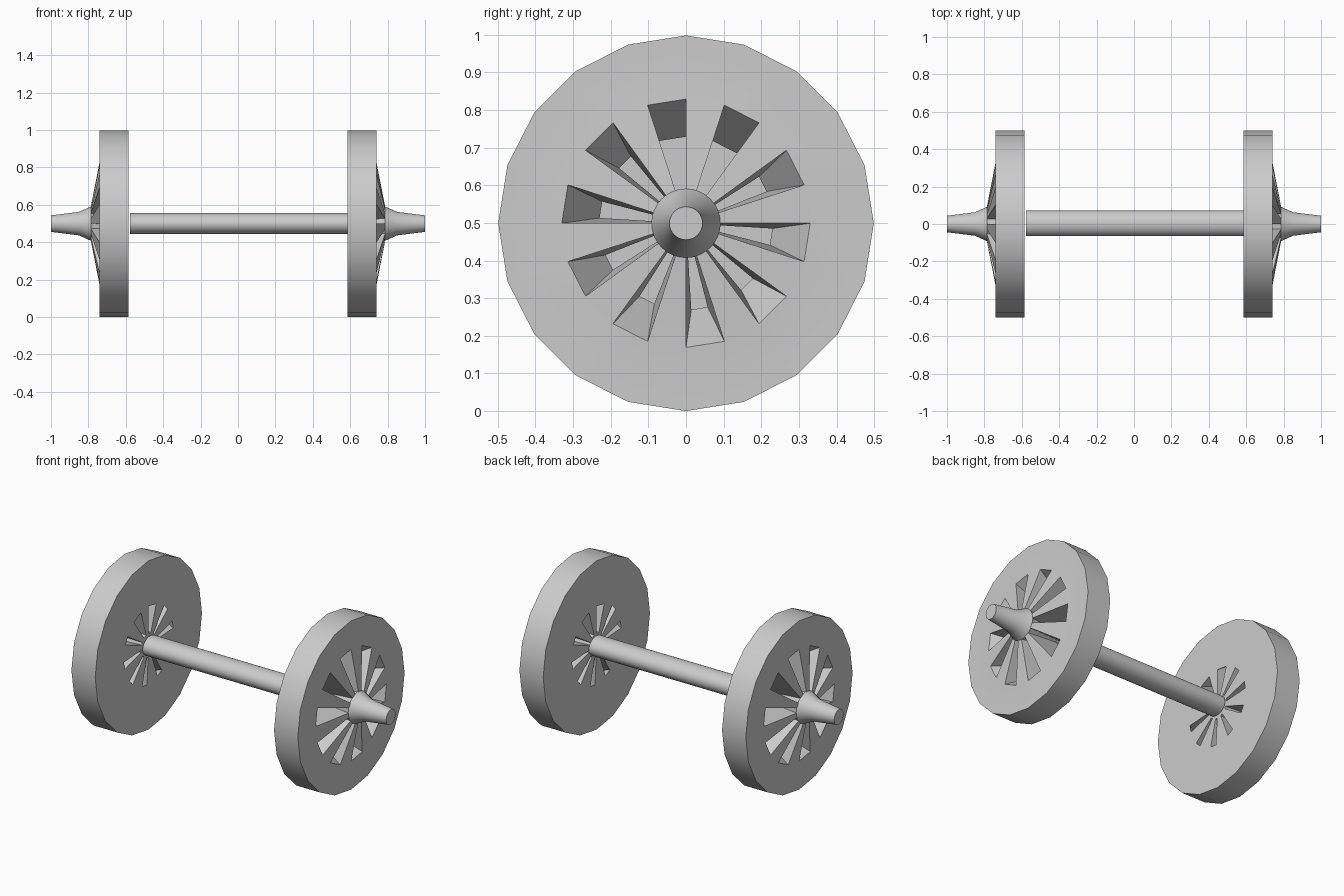
import bpy, bmesh
from math import cos, sin, radians, pi

if "Cube" in bpy.data.objects:
    bpy.data.objects.remove(bpy.data.objects["Cube"])

N = 20          # sides of each wheel
CZ = 0.499      # height of the axle line


def finish(name, bm, side=1):
    bmesh.ops.recalc_face_normals(bm, faces=bm.faces)
    me = bpy.data.meshes.new(name)
    bm.to_mesh(me)
    bm.free()
    ob = bpy.data.objects.new(name, me)
    bpy.context.collection.objects.link(ob)
    ob.location.z = CZ
    if side < 0:
        ob.rotation_euler.z = pi
    bpy.ops.object.select_all(action='DESELECT')
    ob.select_set(True)
    bpy.context.view_layer.objects.active = ob
    bpy.ops.object.shade_smooth_by_angle(angle=radians(30))
    return ob


def lathe(name, profile, seg, side=1):
    # revolve (x, radius) points around the x axis, with end caps
    bm = bmesh.new()
    rings = [[bm.verts.new((x, r * cos(2 * pi * k / seg), r * sin(2 * pi * k / seg)))
              for k in range(seg)] for x, r in profile]
    for a, b in zip(rings, rings[1:]):
        for k in range(seg):
            n = (k + 1) % seg
            bm.faces.new((a[k], a[n], b[n], b[k]))
    bm.faces.new(rings[0])
    bm.faces.new(rings[-1])
    return finish(name, bm, side)


def wheel(name, side):
    bm = bmesh.new()

    def ring(x, r, taper=0):
        out = []
        for k in range(N):
            shift = 0 if 3 <= k <= 6 else (taper if k % 2 else -taper)
            a = radians(18 * k + shift)
            out.append(bm.verts.new((x, r * cos(a), r * sin(a))))
        return out

    rim_out, rim_in = ring(0.74, 0.499), ring(0.585, 0.499)
    slot_out, hub_out = ring(0.74, 0.33), ring(0.787, 0.09)
    slot_in, hub_in = ring(0.585, 0.23, 3.5), ring(0.585, 0.07, 3.5)

    for k in range(N):
        n = (k + 1) % N

        def band(a, b):
            bm.faces.new((a[k], a[n], b[n], b[k]))

        band(rim_out, rim_in)
        band(rim_out, slot_out)
        band(rim_in, slot_in)
        if k % 2:   # slot through the wheel
            band(slot_out, slot_in)
            band(hub_out, hub_in)
            for i in (k, n):
                bm.faces.new((slot_out[i], slot_in[i], hub_in[i], hub_out[i]))
        else:       # spoke
            band(slot_out, hub_out)
            band(slot_in, hub_in)
    bm.faces.new(hub_out)
    bm.faces.new(hub_in)
    return finish(name, bm, side)


# wheels and their hub stubs; the left side is the right one turned around
for label, side in (("right", 1), ("left", -1)):
    wheel(label + "_wheel", side)
    lathe(label + "_hub_stub",
          [(0.77, 0.085), (0.785, 0.092), (0.85, 0.063), (1.0, 0.044)], 32, side)

# axle between the wheels, slightly flattened
axle = lathe("axle", [(-0.578, 0.068), (0.585, 0.068)], 32)
axle.scale.z = 0.83
axle.location.y = 0.003
